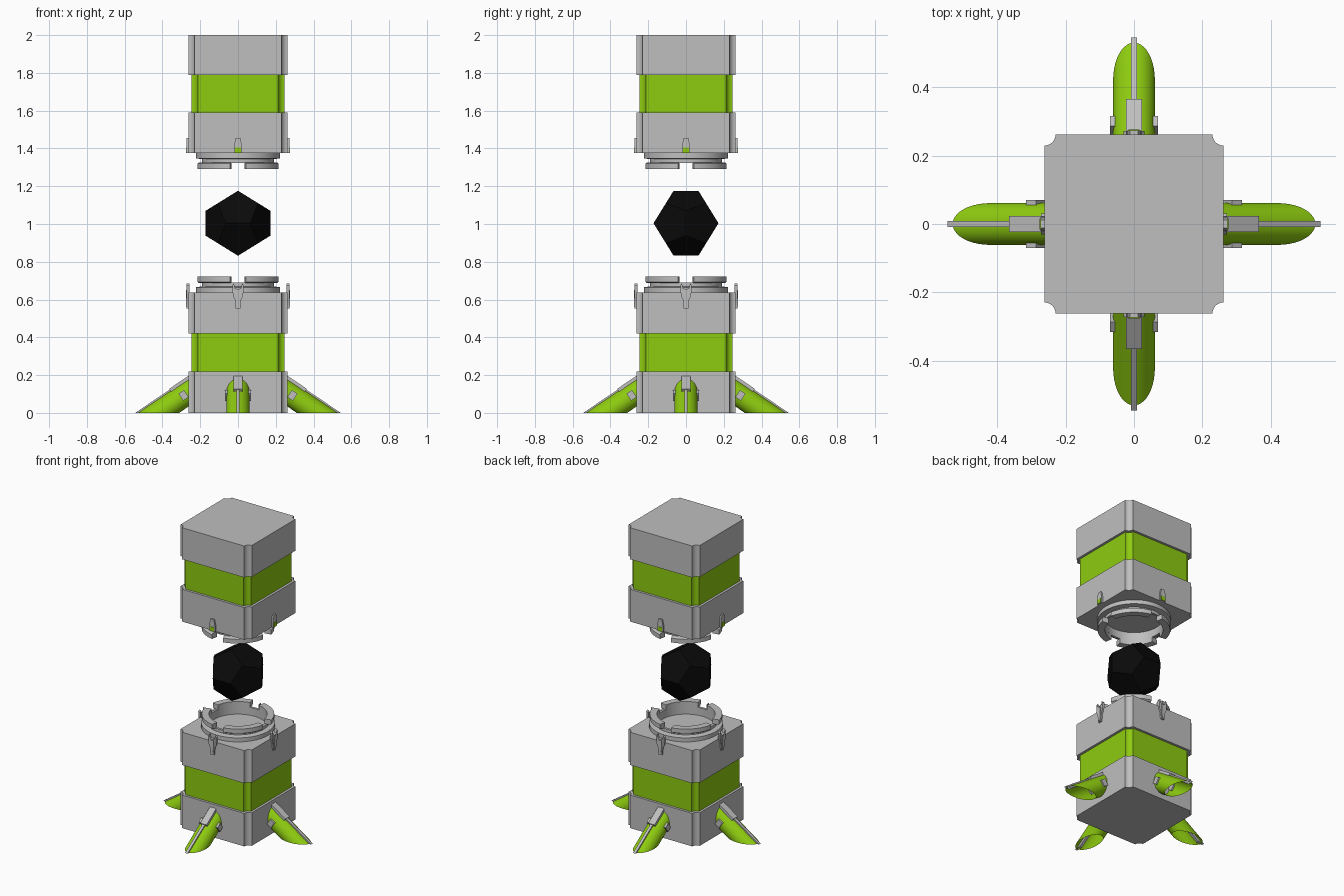
import bpy, bmesh, math
from math import sin, cos, pi, radians
from mathutils import Matrix, Vector

cube = bpy.data.objects.get("Cube")
if cube:
    bpy.data.objects.remove(cube, do_unlink=True)


def material(name, rgb):
    m = bpy.data.materials.new(name)
    m.use_nodes = True
    m.diffuse_color = (*rgb, 1)
    m.node_tree.nodes["Principled BSDF"].inputs["Base Color"].default_value = (*rgb, 1)
    return m


GREY = material("light grey", (0.52, 0.52, 0.52))
GREEN = material("lime green", (0.27, 0.6, 0.005))
BLACK = material("black", (0.003, 0.003, 0.003))
MIRROR_Z = 2.013   # lower height + upper height of the facing connectors
SIDES = ("left", "back", "right", "front")
made = []


def finish(bm, name, mat, turn=0):
    bmesh.ops.recalc_face_normals(bm, faces=bm.faces)
    me = bpy.data.meshes.new(name)
    bm.to_mesh(me)
    me.materials.append(mat)
    ob = bpy.data.objects.new(name, me)
    ob.rotation_euler.z = turn
    bpy.context.collection.objects.link(ob)
    made.append(ob)
    return ob


def four(build, name, mat):
    """Repeat a part made on the +x side around all four sides."""
    for i, side in enumerate(SIDES):
        bm = build()
        finish(bm, f"{side}_{name}", mat, i * pi / 2)
        bm.free()


def extrude(points, shift):
    """Solid from a flat outline pushed along a vector."""
    bm = bmesh.new()
    face = bm.faces.new([bm.verts.new(p) for p in points])
    top = bmesh.ops.extrude_face_region(bm, geom=[face], use_keep_orig=True)
    moved = [v for v in top["geom"] if isinstance(v, bmesh.types.BMVert)]
    bmesh.ops.translate(bm, verts=moved, vec=Vector(shift))
    return bm


def block(name, half, z0, z1, mat):
    """Square block with a concave groove down each corner."""
    r, pts = 0.033, []
    for i in range(4):
        for k in range(7):
            a = radians(270 - 15 * k)
            p = Vector((half + r * cos(a), half + r * sin(a), z0))
            pts.append(Matrix.Rotation(i * pi / 2, 3, "Z") @ p)
    finish(extrude(pts, (0, 0, z1 - z0)), name, mat)


def lathe(profile, a0, a1, steps):
    """Sweep a closed (radius, height) profile round z."""
    full = abs(a1 - a0 - 2 * pi) < 0.001
    bm = bmesh.new()
    rings = []
    for i in range(steps + (not full)):
        a = a0 + (a1 - a0) * i / steps
        rings.append([bm.verts.new((r * cos(a), r * sin(a), z)) for r, z in profile])
    n = len(profile)
    for i in range(steps):
        p, q = rings[i], rings[(i + 1) % len(rings)]
        for j in range(n):
            k = (j + 1) % n
            bm.faces.new((p[j], p[k], q[k], q[j]))
    if not full:
        bm.faces.new(rings[0])
        bm.faces.new(rings[-1])
    return bm


def plate(outline, x0, x1):
    """Side plate from its (y, z) half outline, mirrored in y."""
    pts = [(x0, y, z) for y, z in outline] + [(x0, -y, z) for y, z in reversed(outline) if y]
    return extrude(pts, (x1 - x0, 0, 0))


# Stacked housing blocks
block("base_block", 0.262, 0, 0.22, GREY)
block("lower_band", 0.246, 0.215, 0.425, GREEN)
block("lower_cap", 0.262, 0.42, 0.638, GREY)
block("upper_collar", 0.262, 1.375, 1.59, GREY)
block("upper_band", 0.246, 1.585, 1.795, GREEN)
block("top_block", 0.262, 1.79, 2.0, GREY)

# Facing connector rings with four separate locking lugs each
collar = [(0.175, 0.63), (0.2225, 0.63), (0.2225, 0.665), (0.19, 0.67), (0.19, 0.69), (0.175, 0.69)]
lug = [(0.175, 0.687), (0.21, 0.687), (0.219, 0.693), (0.219, 0.722), (0.175, 0.722)]
for level, flip in (("lower", False), ("upper", True)):
    def place(profile):
        return [(r, MIRROR_Z - z if flip else z) for r, z in profile]
    finish(lathe(place(collar), 0, 2 * pi, 64), f"{level}_connector_ring", GREY)
    four(lambda: lathe(place(lug), radians(11), radians(79), 14), f"{level}_locking_lug", GREY)

# Clips on the lower cap and catches on the upper collar
claw = [(0, 0.655), (0.016, 0.66), (0.022, 0.685), (0.03, 0.675), (0.027, 0.62), (0.017, 0.6), (0.012, 0.553)]
tongue = [(0.012, 0.65), (0.012, 0.6), (0.007, 0.56)]
catch = [(0.02, 1.375), (0.02, 1.42), (0.012, 1.455)]
window = [(0.016, 1.377), (0.016, 1.405)]
four(lambda: plate(claw, 0.256, 0.272), "clip", GREY)
four(lambda: plate(tongue, 0.26, 0.276), "clip_tongue", GREY)
four(lambda: plate(catch, 0.256, 0.273), "catch", GREY)
four(lambda: plate(window, 0.27, 0.276), "catch_window", GREEN)

# Regular twelve-sided core
phi = (1 + 5 ** 0.5) / 2
pts = [(x, y, z) for x in (-1, 1) for y in (-1, 1) for z in (-1, 1)]
for a in (-1 / phi, 1 / phi):
    for b in (-phi, phi):
        pts += [(0, a, b), (a, b, 0), (b, 0, a)]
bm = bmesh.new()
for p in pts:
    bm.verts.new(Vector(p) * 0.1063 + Vector((0, 0, 1.004)))
bmesh.ops.convex_hull(bm, input=bm.verts)
bmesh.ops.dissolve_limit(bm, angle_limit=0.02, verts=bm.verts, edges=bm.edges)
core = finish(bm, "core", BLACK)

# Splayed legs: local x runs down the leg, local z out from its upper side
R, TILT = 0.061, radians(34)
FOOT = Vector((0.53 - R * sin(TILT), 0, -R * cos(TILT)))
LEG = Matrix.Translation(FOOT) @ Matrix.Rotation(TILT, 4, "Y")


def settle(bm):
    """Tilt a leg part and trim it at the ground and inside the base."""
    bm.transform(LEG)
    for co, no in (((0, 0, 0), (0, 0, -1)), ((0.25, 0, 0), (-1, 0, 0))):
        bmesh.ops.bisect_plane(bm, geom=bm.verts[:] + bm.edges[:] + bm.faces[:],
                               plane_co=co, plane_no=no, clear_outer=True)
    return bm


def leg_tube():
    bm = bmesh.new()
    bmesh.ops.create_cone(bm, cap_ends=False, segments=40, radius1=R, radius2=R, depth=1.2,
                          matrix=Matrix.Rotation(pi / 2, 4, "Y"))
    return settle(bm)


def leg_bar(x0, x1, y0, y1, z0, z1):
    pts = [(x0, y0, z0), (x1, y0, z0), (x1, y1, z0), (x0, y1, z0)]
    return settle(extrude(pts, (0, 0, z1 - z0)))


four(leg_tube, "leg", GREEN)
four(lambda: leg_bar(-0.4, 0.3, -0.009, 0.009, 0.045, R + 0.008), "leg_fin", GREY)
four(lambda: leg_bar(-0.4, -0.208, -0.023, 0.023, 0.045, R + 0.013), "leg_bracket", GREY)
four(lambda: leg_bar(-0.27, -0.235, 0.05, 0.07, -0.02, 0.025), "leg_side_pad", GREY)
four(lambda: leg_bar(-0.27, -0.235, -0.07, -0.05, -0.02, 0.025), "leg_opposite_pad", GREY)

# Smooth the round parts and keep hard edges
bpy.ops.object.select_all(action="DESELECT")
for ob in made:
    if ob is not core:
        ob.select_set(True)
bpy.context.view_layer.objects.active = made[0]
bpy.ops.object.shade_smooth_by_angle(angle=radians(30))
